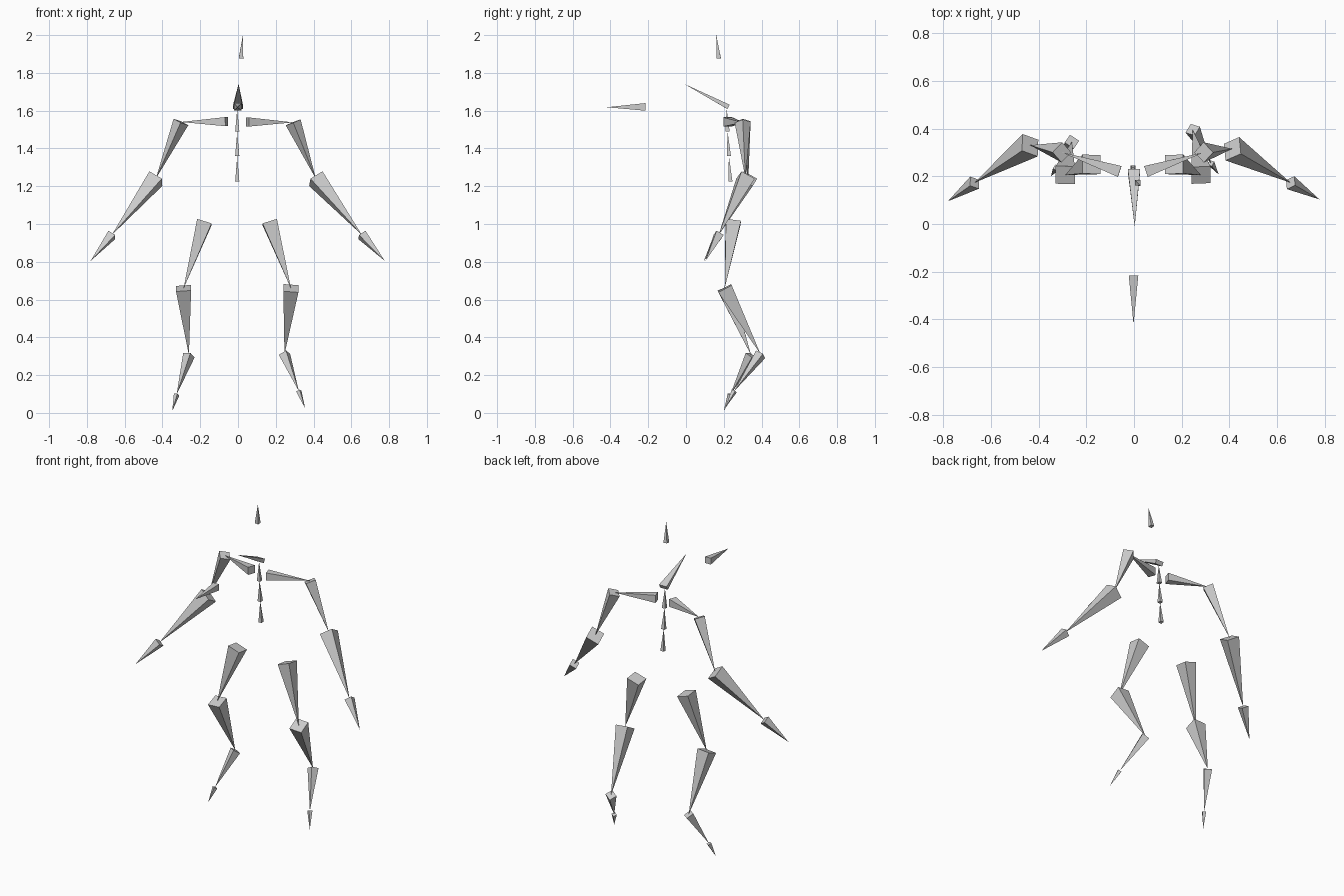
import bpy
from math import radians, sqrt
from mathutils import Matrix, Vector

cube = bpy.data.objects.get("Cube")
if cube:
    bpy.data.objects.remove(cube, do_unlink=True)

grey = bpy.data.materials.new("light_grey")
grey.use_nodes = True
colour = (0.6, 0.6, 0.6, 1)
grey.diffuse_color = colour
grey.node_tree.nodes["Principled BSDF"].inputs["Base Color"].default_value = colour

X, Y, Z = Vector((1, 0, 0)), Vector((0, 1, 0)), Vector((0, 0, 1))


def bone(name, base, tip, half, side=X, roll=0, flat=1.0):
    """Four-sided spike from base centre to tip; side sets the edge direction."""
    base, tip = Vector(base), Vector(tip)
    length = (tip - base).length
    axis = (tip - base).normalized()
    u = (side - axis * side.dot(axis)).normalized()
    v = axis.cross(u)
    frame = Matrix((u, v, axis)).transposed().to_4x4()
    bpy.ops.mesh.primitive_cone_add(vertices=4, radius1=half * sqrt(2), radius2=0, depth=length)
    obj = bpy.context.object
    obj.name = obj.data.name = name
    obj.data.transform(
        Matrix.Translation(base) @ frame
        @ Matrix.Diagonal((1, flat, 1, 1))
        @ Matrix.Rotation(radians(45 + roll), 4, "Z")
        @ Matrix.Translation((0, 0, length / 2)))
    obj.data.materials.append(grey)


# Head and jaw spikes
bone("head_top", (0.016, 0.173, 1.877), (0.026, 0.16, 2.0), 0.012)
bone("head", (0, 0.225, 1.62), (0.003, -0.01, 1.742), 0.026, flat=0.5)
bone("face_front", (-0.002, -0.215, 1.62), (-0.002, -0.42, 1.618), 0.02)

# Spine
spine = [(0.235, 1.225), (0.227, 1.36), (0.22, 1.49), (0.215, 1.61)]
for i, (low, high) in enumerate(zip(spine, spine[1:])):
    bone(f"spine_{i + 1}", (-0.004, *low), (-0.004, *high), 0.011)

# Limb joints: shared layout, with the pose differing slightly on each side
limbs = {
    "right": dict(
        collar=(-0.06, 0.22, 1.542), shoulder=(-0.302, 0.3, 1.54), elbow=(-0.435, 0.33, 1.24),
        wrist=(-0.668, 0.173, 0.942), fingertip=(-0.78, 0.095, 0.805),
        hip=(-0.178, 0.25, 1.01), knee=(-0.288, 0.205, 0.66), ankle=(-0.26, 0.345, 0.305),
        ball=(-0.325, 0.235, 0.097), toe_tip=(-0.348, 0.2, 0.01)),
    "left": dict(
        collar=(0.05, 0.22, 1.54), shoulder=(0.292, 0.3, 1.538), elbow=(0.412, 0.315, 1.24),
        wrist=(0.656, 0.173, 0.942), fingertip=(0.777, 0.103, 0.805),
        hip=(0.168, 0.25, 1.01), knee=(0.28, 0.205, 0.66), ankle=(0.246, 0.395, 0.31),
        ball=(0.322, 0.255, 0.115), toe_tip=(0.355, 0.207, 0.025)),
}
parts = [
    ("collarbone", "collar", "shoulder", 0.024, Y, 0),
    ("upper_arm", "shoulder", "elbow", 0.03, Y, 45),
    ("forearm", "elbow", "wrist", 0.04, Z, 45),
    ("hand", "wrist", "fingertip", 0.022, Z, 45),
    ("thigh", "hip", "knee", 0.04, X, 0),
    ("shin", "knee", "ankle", 0.04, X, 0),
    ("foot", "ankle", "ball", 0.023, X, 30),
    ("toe", "ball", "toe_tip", 0.011, X, 30),
]
for side_name, joints in limbs.items():
    for name, start, end, half, side, roll in parts:
        bone(f"{side_name}_{name}", joints[start], joints[end], half, side, roll)
